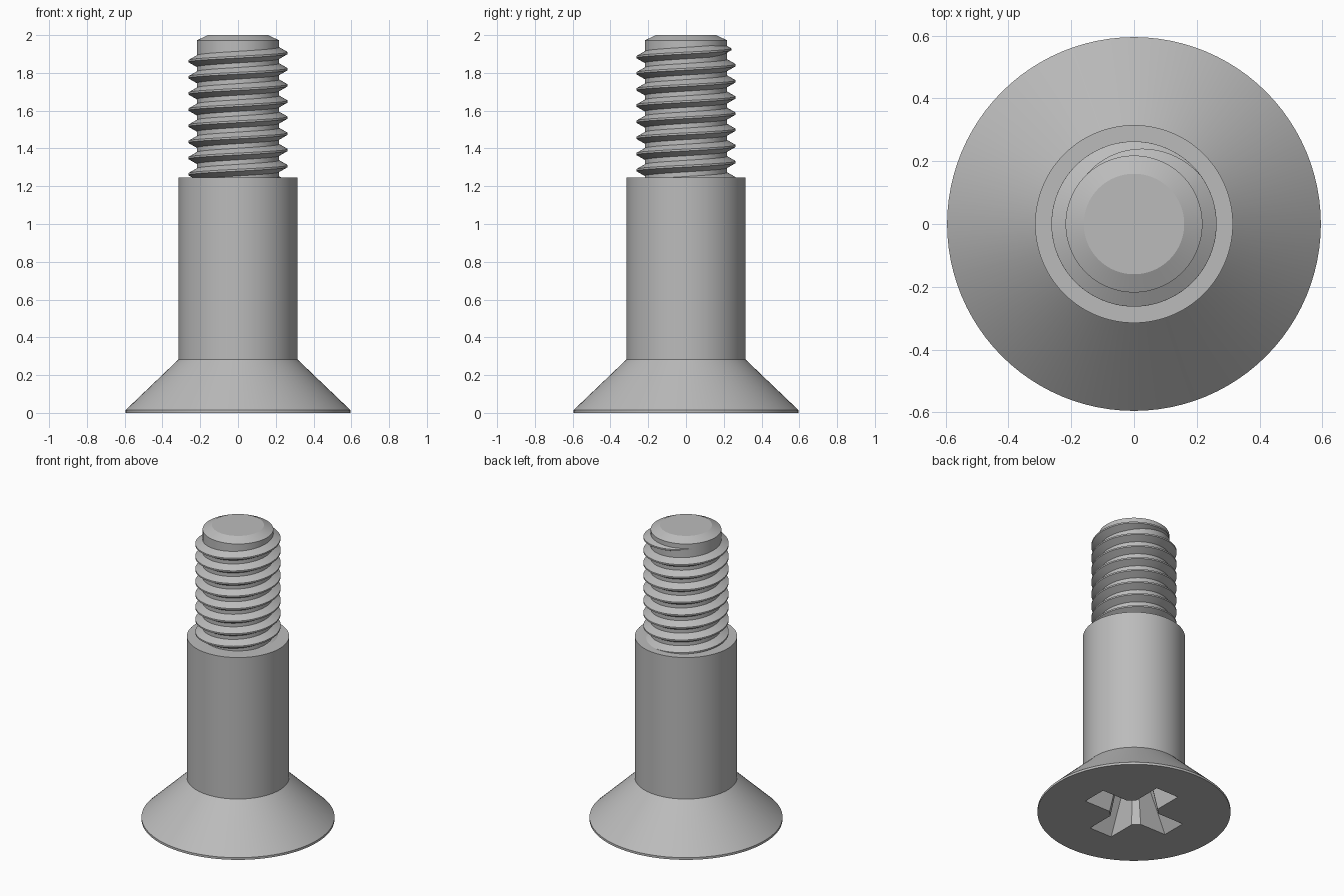
import bpy
import bmesh
from math import sin, cos, pi, radians

cube = bpy.data.objects.get("Cube")
if cube:
    bpy.data.objects.remove(cube, do_unlink=True)

SEGMENTS = 96

steel = bpy.data.materials.new("grey steel")
steel.use_nodes = True
STEEL_COLOUR = (0.5, 0.5, 0.5, 1)
steel.diffuse_color = STEEL_COLOUR
steel.node_tree.nodes["Principled BSDF"].inputs["Base Color"].default_value = STEEL_COLOUR


def loft(name, loops):
    """Skin a list of equal closed point loops and cap both ends."""
    bm = bmesh.new()
    rings = [[bm.verts.new(p) for p in loop] for loop in loops]
    for a, b in zip(rings, rings[1:]):
        for i in range(len(a)):
            j = (i + 1) % len(a)
            bm.faces.new((a[i], a[j], b[j], b[i]))
    bm.faces.new(rings[0])
    bm.faces.new(rings[-1])
    bmesh.ops.recalc_face_normals(bm, faces=bm.faces)
    mesh = bpy.data.meshes.new(name)
    bm.to_mesh(mesh)
    bm.free()
    mesh.materials.append(steel)
    obj = bpy.data.objects.new(name, mesh)
    bpy.context.collection.objects.link(obj)
    return obj


def lathe(name, profile):
    """Revolve (radius, height) points about the z axis."""
    angles = [2 * pi * i / SEGMENTS for i in range(SEGMENTS)]
    return loft(name, [[(r * cos(a), r * sin(a), z) for a in angles] for r, z in profile])


def activate(obj):
    bpy.ops.object.select_all(action="DESELECT")
    obj.select_set(True)
    bpy.context.view_layer.objects.active = obj


# Countersunk head, smooth shank and chamfered core
head = lathe("countersunk_head", [(0.595, 0), (0.595, 0.015), (0.315, 0.283)])
shank = lathe("shank", [(0.315, 0.283), (0.315, 1.245)])
core = lathe("threaded_core", [(0.218, 1.245), (0.218, 1.972), (0.16, 2.0)])


# Tapered cross recess in the driving face
def cross_loop(z):
    t = z / 0.26
    reach = 0.32 - 0.15 * t
    half = 0.085 - 0.03 * t
    fillet = 0.125 - 0.045 * t
    arm = [(fillet, -half), (reach, -half), (reach, half), (fillet, half)]
    points = []
    for c, s in ((1, 0), (0, 1), (-1, 0), (0, -1)):
        points += [(x * c - y * s, x * s + y * c, z) for x, y in arm]
    return points


cutter = loft("recess_cutter", [cross_loop(-0.03), cross_loop(0.26)])
cutter.hide_render = True
cut = head.modifiers.new("recess", "BOOLEAN")
cut.operation = "DIFFERENCE"
cut.solver = "EXACT"
cut.object = cutter
activate(head)
bpy.ops.object.modifier_apply(modifier=cut.name)
bpy.data.objects.remove(cutter, do_unlink=True)

# Right-handed thread that fades into the core at its upper end
PITCH = 0.0855
ROOT, CREST = 0.205, 0.263
START, FADE, END = -8.2, 0.10, 0.40
steps = int((END - START) * SEGMENTS)
sections = []
for i in range(steps + 1):
    turn = START + (END - START) * i / steps
    size = 1 - max(0, (turn - FADE) / (END - FADE)) * 0.85
    tip = ROOT + (CREST - ROOT) * size
    a, z = 2 * pi * turn, 1.905 + PITCH * turn
    outline = [(ROOT, -0.038 * size), (tip, -0.005), (tip, 0.005), (ROOT, 0.038 * size)]
    sections.append([(r * cos(a), r * sin(a), z + h) for r, h in outline])
thread = loft("thread", sections)

for part in (head, shank, core, thread):
    activate(part)
    bpy.ops.object.shade_smooth_by_angle(angle=radians(20))
